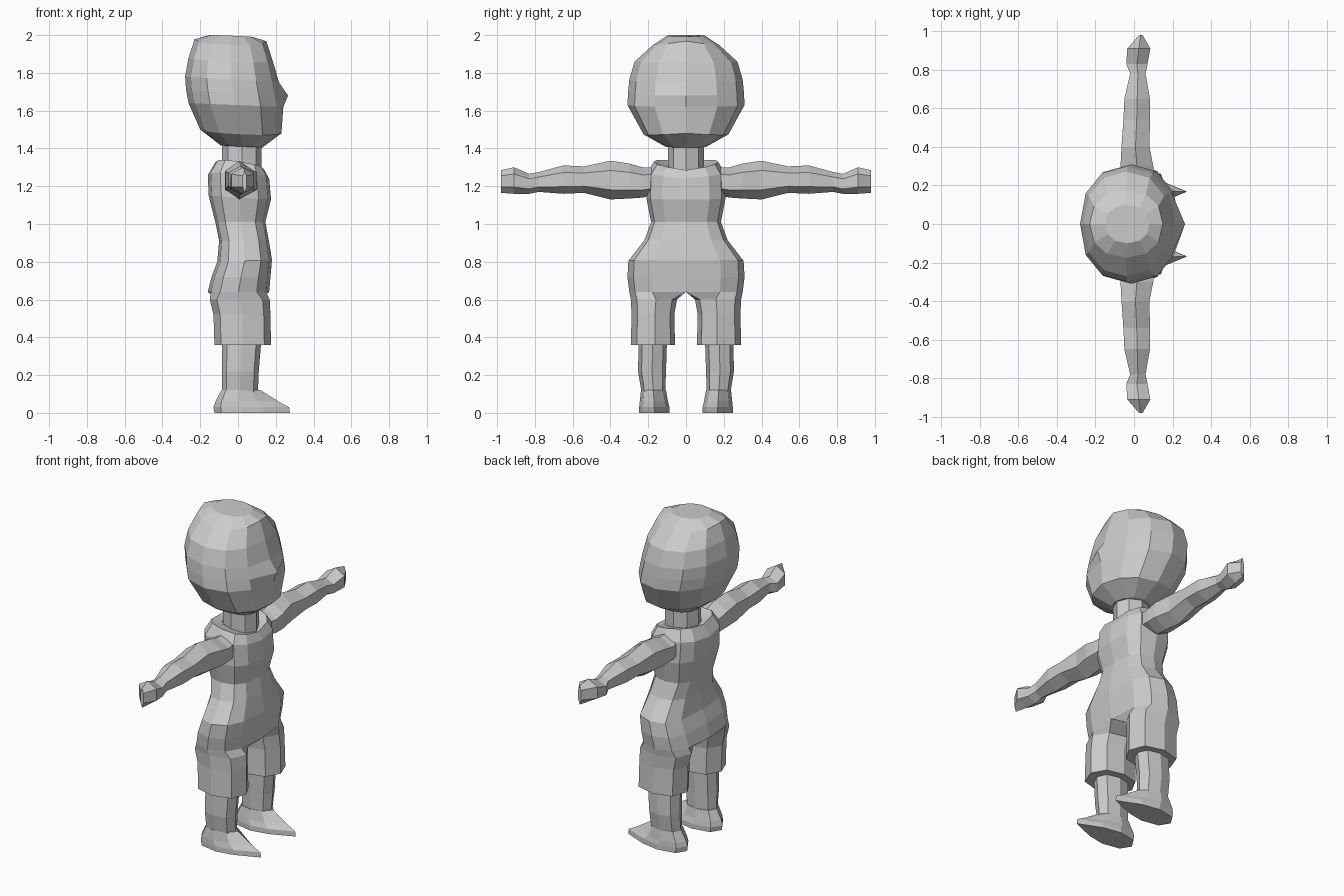
import bpy, bmesh, math

if "Cube" in bpy.data.objects:
    bpy.data.objects.remove(bpy.data.objects["Cube"])

grey = bpy.data.materials.new("plain grey")
grey.diffuse_color = (0.6, 0.6, 0.6, 1)
grey.use_nodes = True
grey.node_tree.nodes["Principled BSDF"].inputs["Base Color"].default_value = grey.diffuse_color


def finish(bm, name, mirror):
    bmesh.ops.recalc_face_normals(bm, faces=bm.faces)
    me = bpy.data.meshes.new(name)
    bm.to_mesh(me)
    bm.free()
    me.materials.append(grey)
    ob = bpy.data.objects.new(name, me)
    bpy.context.collection.objects.link(ob)
    if mirror:
        mod = ob.modifiers.new("mirror", 'MIRROR')
        mod.use_axis = (False, True, False)
        mod.use_clip = True
        mod.merge_threshold = 0.002
    return ob


def power(v, e):
    return math.copysign(abs(v) ** e, v) if abs(v) > 1e-6 else 0.0


def ring(xb, xf, cy, w, zb, zf, angles, e=1.0, side=0.0, tip=None):
    """Horizontal section from back xb to front xf; tip pushes the front point out."""
    pts = []
    for a in angles:
        c, s = power(math.cos(a), e), power(math.sin(a), e)
        x = (xb + xf) / 2 + (xf - xb) / 2 * c
        if tip is not None and abs(a) < 1e-6:
            x = tip
        z = (zb + zf) / 2 + (zf - zb) / 2 * c + side * abs(s)
        pts.append((x, cy + w * s, z))
    return pts


def bridge(bm, a, b, closed=True):
    n = len(a)
    for i in range(n if closed else n - 1):
        j = (i + 1) % n
        bm.faces.new((a[i], a[j], b[j], b[i]))


def loft(name, rings, mirror=False):
    bm = bmesh.new()
    rows = [[bm.verts.new(p) for p in r] for r in rings]
    for a, b in zip(rows, rows[1:]):
        bridge(bm, a, b)
    bm.faces.new(rows[0])
    bm.faces.new(rows[-1])
    return finish(bm, name, mirror)


def turn(n):
    return [2 * math.pi * i / n for i in range(n)]


# head with a brow, a nose ridge and a flattened crown
head = [  # back x, front x, half width, back z, front z, side drop, nose x
    (-.09, .13, .11, 1.415, 1.405, 0, None),
    (-.20, .23, .225, 1.50, 1.48, -.015, None),
    (-.262, .235, .31, 1.64, 1.62, 0, .24),
    (-.275, .225, .307, 1.71, 1.68, 0, .265),
    (-.28, .21, .30, 1.78, 1.75, 0, .217),
    (-.262, .185, .272, 1.88, 1.86, -.01, None),
    (-.23, .15, .175, 1.978, 1.968, -.025, None),
    (-.15, .08, .10, 2.0, 1.99, .002, None)]
loft("head", [ring(xb, xf, 0, w, zb, zf, turn(12), .9, s, t)
              for xb, xf, w, zb, zf, s, t in head])

# neck
loft("neck", [ring(-.085, .125, 0, .095, z, z, turn(8)) for z in (1.26, 1.43)])

# shirt and trousers: half torso strips that split into a closed trouser leg
half = [math.pi * i / 6 for i in range(7)]
torso = [  # back x, front x, half width, back z, front z, side lift
    (-.08, .11, .09, 1.31, 1.28, .01),
    (-.12, .14, .17, 1.325, 1.285, .025),
    (-.16, .165, .205, 1.26, 1.24, .02),
    (-.155, .175, .21, 1.15, 1.13, 0),
    (-.12, .145, .185, 1.01, 1.01, 0),
    (-.10, .162, .22, .91, .92, 0),
    (-.11, .18, .305, .80, .81, 0),
    (-.14, .172, .31, .72, .72, 0),
    (-.16, .165, .30, .64, .64, 0)]
bm = bmesh.new()
rows = [[bm.verts.new(p) for p in ring(xb, xf, 0, w, zb, zf, half, .75, s)]
        for xb, xf, w, zb, zf, s in torso]
for a, b in zip(rows, rows[1:]):
    bridge(bm, a, b, False)
top = rows[-1] + [bm.verts.new((0, 0, .66))]
leg_angles = [math.radians(-50 + 280 * i / 6) for i in range(7)] + [math.radians(270)]
for xb, xf, cy, w, z in [(-.15, .168, .17, .122, .60), (-.13, .172, .175, .113, .52),
                         (-.125, .175, .175, .117, .36)]:
    row = [bm.verts.new(p) for p in ring(xb, xf, cy, w, z, z, leg_angles, .85)]
    bridge(bm, top, row)
    top = row
bm.faces.new(top)
finish(bm, "shirt_and_trousers", True)

# bare lower legs
loft("lower_legs", [ring(xb, xf, cy, w, z, z, turn(8), .85) for xb, xf, cy, w, z in [
    (-.085, .125, .175, .075, .40), (-.085, .11, .18, .074, .22),
    (-.085, .105, .172, .062, .10)]], True)

# pointed shoes
loft("shoes", [ring(xb, xf, cy, w, z, z, turn(8), .85, 0, t) for xb, xf, cy, w, z, t in [
    (-.088, .10, .172, .066, .12, .12), (-.12, .13, .17, .075, .06, .215),
    (-.13, .17, .168, .08, .03, .27), (-.125, .17, .168, .08, 0, .275)]], True)

# arms with wedge-ended fists
arm = [  # distance out, back x, front x, bottom z, top z
    (.14, -.06, .09, 1.16, 1.30), (.23, -.07, .10, 1.14, 1.30),
    (.30, -.07, .10, 1.135, 1.32), (.40, -.065, .08, 1.13, 1.335),
    (.54, -.055, .083, 1.165, 1.305), (.65, -.05, .083, 1.16, 1.31),
    (.78, -.02, .06, 1.17, 1.275), (.83, -.04, .07, 1.16, 1.265),
    (.91, -.035, .085, 1.16, 1.30), (.98, .025, .045, 1.165, 1.285)]
sections = []
for y, xb, xf, zb, zt in arm:
    cx, cz = (xb + xf) / 2, (zb + zt) / 2
    sections.append([(cx + (xf - xb) / 2 * math.sin(a) / math.sin(math.pi / 3), y,
                      cz + (zt - zb) / 2 * math.cos(a)) for a in turn(6)])
loft("arms", sections, True)
